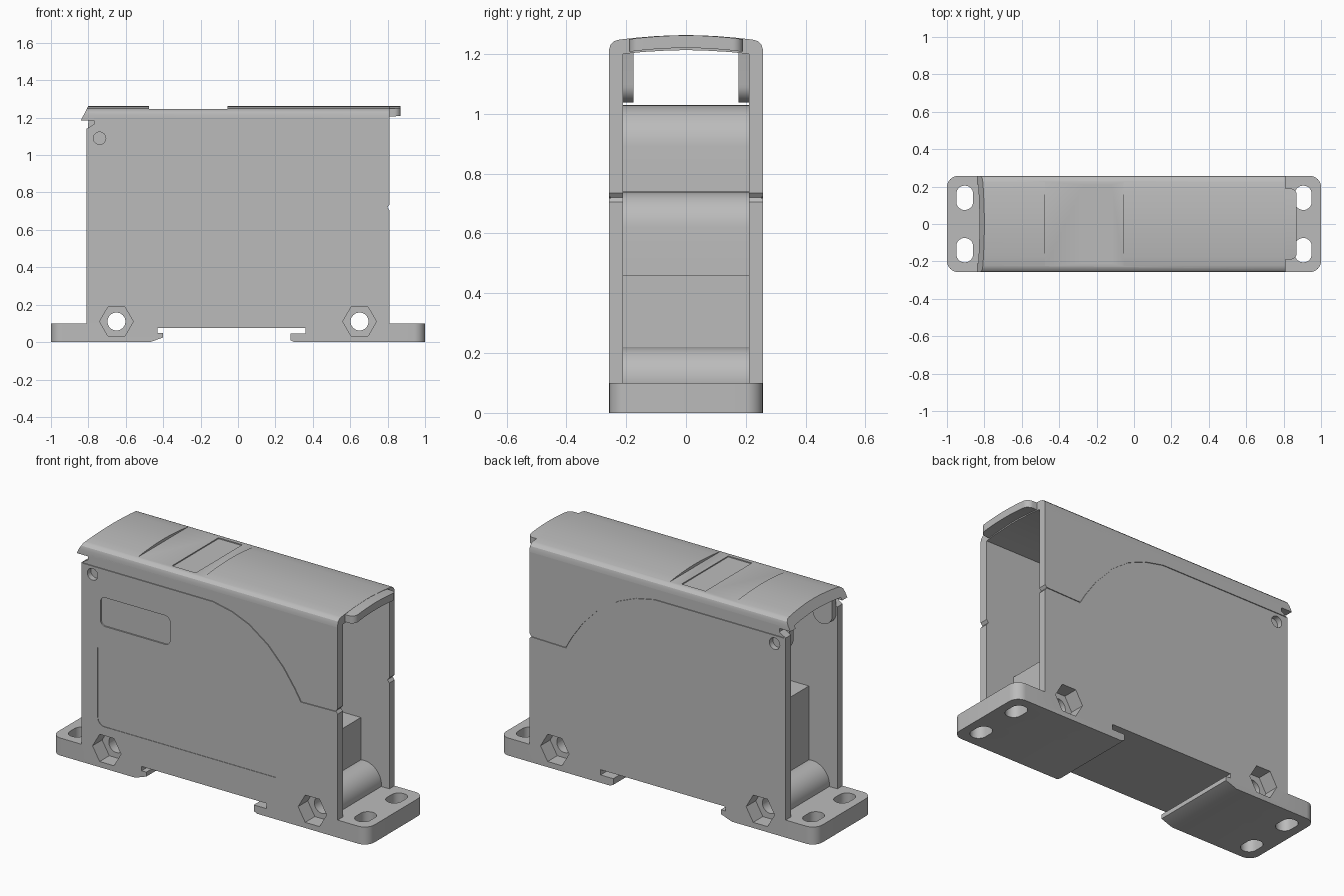
import bpy, bmesh, math

if "Cube" in bpy.data.objects:
    bpy.data.objects.remove(bpy.data.objects["Cube"])

grey = bpy.data.materials.new("neutral grey")
grey.use_nodes = True
grey.diffuse_color = (0.5, 0.5, 0.5, 1)
grey.node_tree.nodes["Principled BSDF"].inputs["Base Color"].default_value = (0.5, 0.5, 0.5, 1)

W = 0.257    # half width
IN = 0.21    # inner face of the side walls
L = 0.81     # half length of the housing
parts = []


def finish(name, bm):
    bmesh.ops.recalc_face_normals(bm, faces=bm.faces)
    mesh = bpy.data.meshes.new(name)
    bm.to_mesh(mesh)
    bm.free()
    mesh.materials.append(grey)
    ob = bpy.data.objects.new(name, mesh)
    bpy.context.collection.objects.link(ob)
    return ob


def prism(name, pts, a, b, axis="y", part=True):
    """Extrude a 2D outline from a to b along an axis."""
    place = {"x": lambda u, v, t: (t, u, v),
             "y": lambda u, v, t: (u, t, v),
             "z": lambda u, v, t: (u, v, t)}[axis]
    bm = bmesh.new()
    rings = [[bm.verts.new(place(u, v, t)) for u, v in pts] for t in (a, b)]
    bm.faces.new(rings[0])
    bm.faces.new(rings[1][::-1])
    for i in range(len(pts)):
        j = (i + 1) % len(pts)
        bm.faces.new((rings[0][i], rings[0][j], rings[1][j], rings[1][i]))
    ob = finish(name, bm)
    if part:
        parts.append(ob)
    return ob


def arc(cx, cy, r, start, end, n=8):
    angles = [math.radians(start + (end - start) * i / n) for i in range(n + 1)]
    return [(cx + r * math.cos(t), cy + r * math.sin(t)) for t in angles]


def circle(cx, cy, r, n=32):
    return arc(cx, cy, r, 0, 360, n)[:-1]


def rounded(cx, cy, w, h, r):
    pts = []
    for k, (sx, sy) in enumerate(((1, 1), (-1, 1), (-1, -1), (1, -1))):
        pts += arc(cx + sx * (w / 2 - r), cy + sy * (h / 2 - r), r, 90 * k, 90 * k + 90, 8)
    return pts


def ribbon(path, half=0.003):
    """Thin outline following an open path."""
    left, right = [], []
    for i, (x, z) in enumerate(path):
        p, q = path[max(i - 1, 0)], path[min(i + 1, len(path) - 1)]
        dx, dz = q[0] - p[0], q[1] - p[1]
        k = half / math.hypot(dx, dz)
        left.append((x - dz * k, z + dx * k))
        right.append((x + dz * k, z - dx * k))
    return left + right[::-1]


def cut(targets, outline, a, b, axis="y"):
    cutter = prism("cutter", outline, a, b, axis, part=False)
    cutter.hide_render = True
    for ob in targets:
        mod = ob.modifiers.new("cut", "BOOLEAN")
        mod.operation, mod.solver, mod.object = "DIFFERENCE", "EXACT", cutter
        bpy.context.view_layer.objects.active = ob
        bpy.ops.object.modifier_apply(modifier=mod.name)
    bpy.data.objects.remove(cutter)


# Base with rail notch and rounded mounting flanges
base = prism("base", [(-1, 0), (-.47, 0), (-.40, .025), (-.40, .05), (-.43, .05), (-.43, .075),
                      (.36, .075), (.36, .045), (.28, .045), (.28, .01), (.30, 0),
                      (1, 0), (1, .1), (-1, .1)], -W, W)
bm = bmesh.new()
bm.from_mesh(base.data)
corners = [e for e in bm.edges if all(abs(v.co.x) > .99 for v in e.verts)
           and abs(e.verts[0].co.z - e.verts[1].co.z) > .05]
bmesh.ops.bevel(bm, geom=corners, offset=.06, segments=8, profile=.5, affect="EDGES")
bm.to_mesh(base.data)
bm.free()
for sx in (-1, 1):
    for sy in (-1, 1):
        cut([base], rounded(sx * .905, sy * .14, .09, .13, .044), -.1, .2, "z")

# Side walls with a small notch on the pull end
wall_outline = [(-L, .1), (L, .1), (L, .705), (.798, .72), (L, .735), (L, 1.2),
                (-.77, 1.2), (-.77, 1.165), (-L, 1.14)]
front_wall = prism("front_wall", wall_outline, -W, -IN)
back_wall = prism("back_wall", wall_outline, IN, W)
walls = [front_wall, back_wall]

# Stepped inner core with rounded shoulders
core = prism("inner_core", [(-.63, .09), (.63, .09), (.63, .46)]
             + [(.42, .46)] + arc(.30, .62, .12, 0, 90)
             + [(.22, .74)] + arc(.08, .89, .14, 0, 90)
             + arc(-.2, .93, .1, 90, 180) + [(-.3, .64), (-.63, .64)], -IN, IN)

# Round bosses around the cross bolts
bosses = [prism(n, circle(s * .65, .11, .11, 48), -IN, IN)
          for n, s in (("left_boss", 1), ("right_boss", -1))]

# Bolt holes with hexagonal pockets on both sides
for sx in (-1, 1):
    solid = walls + [base, core] + bosses
    cut(solid, circle(sx * .65, .11, .048), -.4, .4)
    for sy in (-1, 1):
        cut(solid, circle(sx * .65, .11, .09, 6), sy * .17, sy * .4)

# Hinge pin sockets, label recess and panel seams
seam = [(-.80, 1.14), (.02, 1.14), (.14, 1.115), (.25, 1.07), (.37, .985),
        (.47, .88), (.54, .78), (.578, .715), (.82, .72)]
panel = [(-.705, .68)] + arc(-.665, .28, .04, 180, 270) + [(.42, .24)]
for ob, s in ((front_wall, -1), (back_wall, 1)):
    cut([ob], circle(-.74, 1.09, .033), s * .225, s * .3)
    cut([ob], ribbon(seam), s * .252, s * .3)
cut([front_wall], rounded(-.47, .895, .44, .165, .03), -.249, -.3)
cut([front_wall], ribbon(panel, .002), -.254, -.3)

# Arched cover with a slanted hinge end
half = [(W, 1.185), (W, 1.215), (.252, 1.232), (.24, 1.243), (.222, 1.248),
        (.17, 1.254), (.11, 1.259), (.055, 1.262)]
under = [(IN, 1.185), (IN, 1.2), (.14, 1.207), (.07, 1.211)]
mirror = lambda pts: [(-y, z) for y, z in reversed(pts)]
section = half + [(0, 1.263)] + mirror(half) + mirror(under)[::-1] + [(0, 1.213)] + under[::-1]
cover = prism("cover", section, -.8, L, "x")
for v in cover.data.vertices:
    if v.co.x < 0:
        v.co.x -= (1.263 - v.co.z) * .52
cut([cover], rounded(-.265, 0, .42, .484, .002), 1.247, 1.4, "z")
cut([cover], rounded(-.195, 0, .15, .42, .002), 1.241, 1.4, "z")

# Rounded pull lip: arched slab clipped at its corners
lip_top = [(y, 1.262 - .35 * y * y) for y in [.19 - .0475 * i for i in range(9)]]
lip = prism("pull_lip", lip_top + [(y, z - .042) for y, z in reversed(lip_top)], .79, .87, "x")
for s in (-1, 1):
    corner = [(.88, s * .2), (.88, s * .155)] + [
        (x, s * y) for x, y in arc(.835, .155, .035, 0, 90)] + [(.835, s * .2)]
    cut([lip], corner, 1.1, 1.4, "z")

# Hinge tabs hanging inside the cover
tab = arc(-.74, 1.10, .062, 180, 360, 16) + [(-.66, 1.206), (-.80, 1.206)]
prism("front_hinge_tab", tab, -IN, -.175)
prism("back_hinge_tab", tab, .175, IN)

# Smooth curved faces, keep hard edges
bpy.ops.object.select_all(action="DESELECT")
for ob in parts:
    ob.select_set(True)
bpy.context.view_layer.objects.active = cover
bpy.ops.object.shade_smooth_by_angle(angle=math.radians(30))
